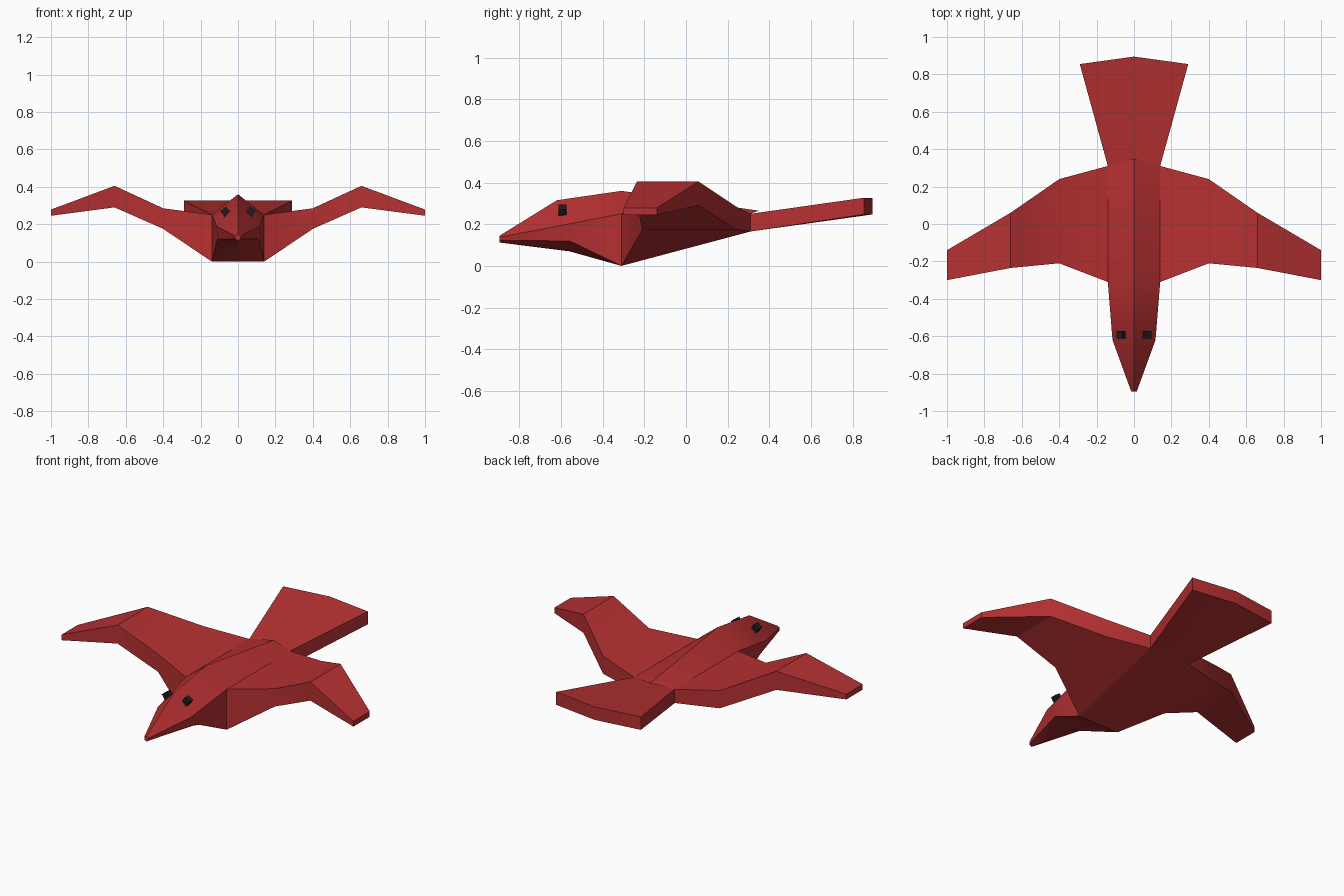
import bpy, bmesh, math

if "Cube" in bpy.data.objects:
    bpy.data.objects.remove(bpy.data.objects["Cube"])


def material(name, colour):
    m = bpy.data.materials.new(name)
    m.diffuse_color = (*colour, 1)
    m.use_nodes = True
    m.node_tree.nodes["Principled BSDF"].inputs["Base Color"].default_value = m.diffuse_color
    return m


RED = material("feather red", (0.47, 0.03, 0.032))
BLACK = material("eye black", (0.012, 0.012, 0.012))


def loft(name, rings, mat, caps=(True, True)):
    """Skin a row of closed cross-sections and shade it by angle."""
    bm = bmesh.new()
    rows = [[bm.verts.new(p) for p in ring] for ring in rings]
    n = len(rows[0])
    for a, b in zip(rows, rows[1:]):
        for i in range(n):
            j = (i + 1) % n
            bm.faces.new((a[i], a[j], b[j], b[i]))
    for cap, row in zip(caps, (rows[0], rows[-1])):
        if cap:
            bm.faces.new(row)
    bmesh.ops.recalc_face_normals(bm, faces=bm.faces)
    # An open shell can be recalculated inside out, so check against its centre
    centre = sum((v.co for v in bm.verts), bm.verts[:][0].co * 0) / len(bm.verts)
    if sum(f.normal.dot(f.calc_center_median() - centre) * f.calc_area() for f in bm.faces) < 0:
        bmesh.ops.reverse_faces(bm, faces=bm.faces)
    mesh = bpy.data.meshes.new(name)
    bm.to_mesh(mesh)
    bm.free()
    mesh.materials.append(mat)
    obj = bpy.data.objects.new(name, mesh)
    bpy.context.collection.objects.link(obj)
    bpy.ops.object.select_all(action='DESELECT')
    obj.select_set(True)
    bpy.context.view_layer.objects.active = obj
    bpy.ops.object.shade_smooth_by_angle(angle=math.radians(30))
    return obj


def body_ring(ridge, shoulder, lower, keel):
    """Six-sided section: ridge and keel are (y, z), the sides are (x, y, z)."""
    flip = lambda p: (-p[0], p[1], p[2])
    return [(0, *ridge), shoulder, lower, (0, *keel), flip(lower), flip(shoulder)]


# Body: beak tip, head, chest, rump
loft("body", [
    body_ring((-0.895, 0.145), (0.015, -0.895, 0.138), (0.015, -0.895, 0.122), (-0.895, 0.112)),
    body_ring((-0.62, 0.315), (0.115, -0.62, 0.19), (0.11, -0.56, 0.12), (-0.56, 0.07)),
    body_ring((-0.31, 0.36), (0.14, -0.31, 0.25), (0.14, -0.31, 0.0), (-0.31, 0.0)),
    body_ring((0.35, 0.265), (0.14, 0.31, 0.25), (0.14, 0.31, 0.165), (0.31, 0.165)),
], RED)

# Wings: x, front y, back y, top z, bottom z at front, bottom z at back
stations = [
    (0.14, -0.31, 0.31, 0.25, 0.0, 0.165),
    (0.40, -0.21, 0.24, 0.285, 0.175, 0.175),
    (0.66, -0.235, 0.06, 0.405, 0.29, 0.29),
    (1.00, -0.30, -0.14, 0.278, 0.245, 0.245),
]
for side, s in (("right", 1), ("left", -1)):
    loft(side + "_wing", [
        [(s * x, f, t), (s * x, b, t), (s * x, b, lb), (s * x, f, lf)]
        for x, f, b, t, lf, lb in stations
    ], RED, caps=(False, True))

# Tail: fan with a shallow point at the back
loft("tail", [
    [(xr, 0.31, 0.25), (xe, ye, 0.327), (xe, ye, 0.247), (xr, 0.31, 0.165)]
    for xr, xe, ye in ((-0.14, -0.29, 0.855), (0, 0, 0.895), (0.14, 0.29, 0.855))
], RED)

# Eyes: small cubes tilted to the slope of the head
for side, s in (("right", 1), ("left", -1)):
    bpy.ops.mesh.primitive_cube_add(size=0.038, location=(s * 0.068, -0.592, 0.267),
                                    rotation=(0, s * math.radians(35), 0))
    eye = bpy.context.object
    eye.name = side + "_eye"
    eye.data.materials.append(BLACK)
